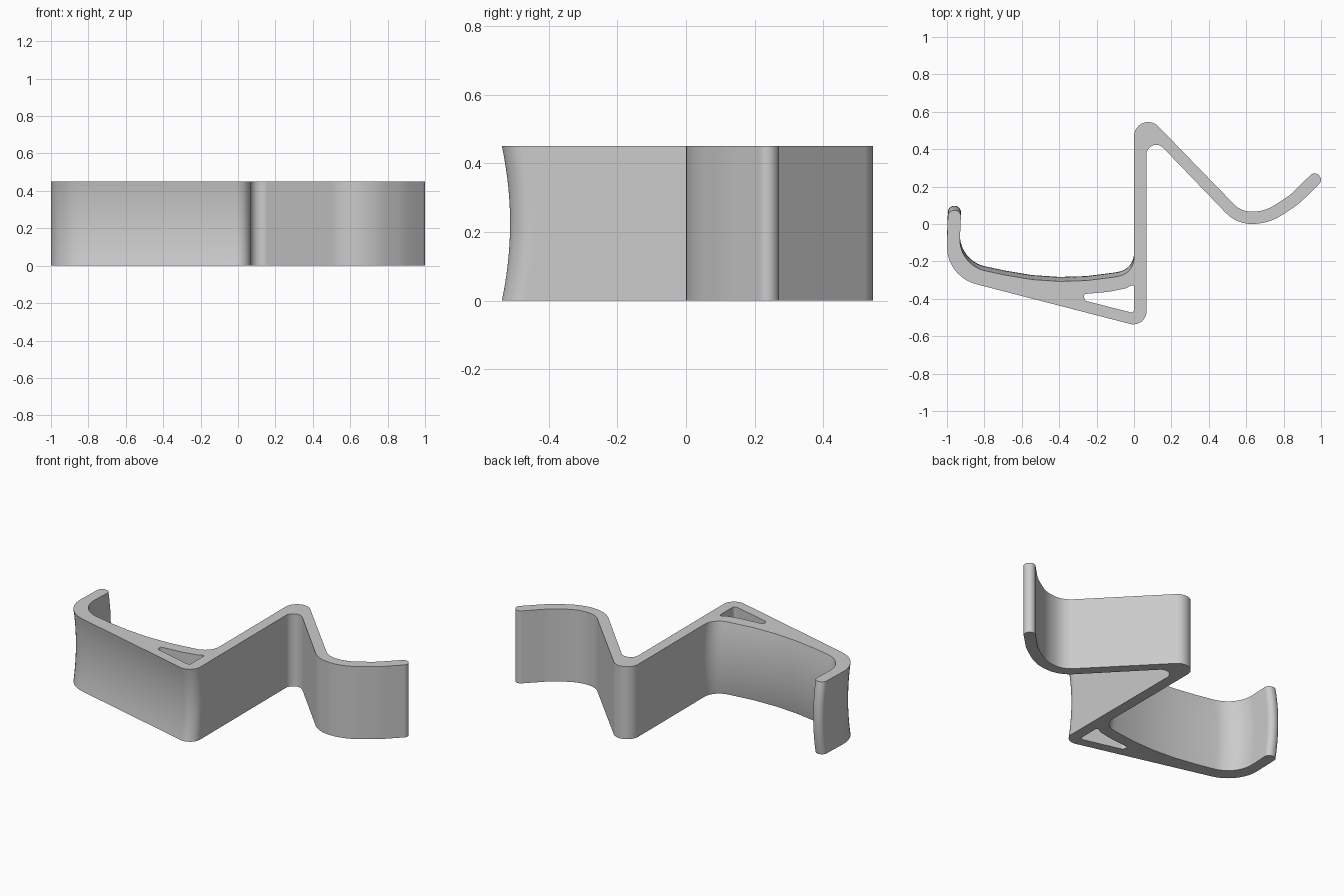
import bpy
import bmesh
from math import radians, tan, ceil
from mathutils import Vector

cube = bpy.data.objects.get("Cube")
if cube:
    bpy.data.objects.remove(cube)

HEIGHT, LAYERS, BOW = 0.45, 20, 0.024


def rounded(corners):
    """Turn (x, y, radius) corners into a closed outline with arc fillets."""
    pts = []
    for i, (x, y, r) in enumerate(corners):
        p = Vector((x, y, 0))
        a = (Vector((*corners[i - 1][:2], 0)) - p).normalized()
        b = (Vector((*corners[(i + 1) % len(corners)][:2], 0)) - p).normalized()
        trim = r / tan(a.angle(b) / 2)
        centre = p + (a + b).normalized() * (trim ** 2 + r ** 2) ** 0.5
        start = (p + a * trim - centre).normalized()
        end = (p + b * trim - centre).normalized()
        steps = max(4, ceil(start.angle(end) / radians(7)))
        for k in range(steps + 1):
            pts.append(centre + start.slerp(end, k / steps).normalized() * r)
    return pts


# Constant-thickness strip: cradle, upright wall, fold and curled arm
outline = rounded([
    (-0.994, 0.073, 0.033), (-1.006, -0.28, 0.21),      # cradle lip, outside
    (0.067, -0.557, 0.07), (0.067, 0.5, 0.052),         # front corner, wall
    (0.548, 0, 0.193), (0.72, 0, 0.29),                 # arm, outside
    (0.885, 0.11, 0.4), (1.012, 0.236, 0.032),
    (0.966, 0.284, 0.032), (0.839, 0.158, 0.33),        # arm, inside
    (0.70, 0.066, 0.22), (0.573, 0.066, 0.13),
    (0, 0.656, 0.076), (0, -0.265, 0.1),                # fold, wall root
    (-0.4, -0.335, 1.5), (-0.937, -0.22, 0.17),         # cradle floor
    (-0.924, 0.073, 0.033),
])

# Triangular opening between the cradle floor and the front face
opening = rounded([
    (-0.272, -0.375, 0.012), (-0.13, -0.362, 0.5), (-0.04, -0.343, 0.04),
    (-0.016, -0.328, 0.01), (0, -0.328, 0.007),
    (0, -0.477, 0.016), (-0.262, -0.41, 0.014),
])


def bowed(p, z):
    """The cradle bows back at mid height; the wall and arm stay straight."""
    t = 2 * z / HEIGHT - 1
    shift = BOW * (1 - t * t) if p.x < 0.08 and p.y < 0.2 else 0
    return (p.x, p.y + shift, z)


def straight(p, z):
    return (p.x, p.y, z)


bm = bmesh.new()
caps = [[], []]
for loop, place in ((outline, bowed), (opening, straight)):
    rings = [[bm.verts.new(place(p, HEIGHT * k / LAYERS)) for p in loop]
             for k in range(LAYERS + 1)]
    n = len(loop)
    for low, high in zip(rings, rings[1:]):
        for i in range(n):
            j = (i + 1) % n
            bm.faces.new((low[i], low[j], high[j], high[i]))
    for cap, ring in zip(caps, (rings[0], rings[-1])):
        cap += [bm.edges.get((ring[i], ring[(i + 1) % n])) for i in range(n)]
for edges in caps:
    bmesh.ops.triangle_fill(bm, use_beauty=True, edges=edges)
bmesh.ops.recalc_face_normals(bm, faces=bm.faces)

mesh = bpy.data.meshes.new("folded_hook")
bm.to_mesh(mesh)
bm.free()
hook = bpy.data.objects.new("folded_hook", mesh)
bpy.context.collection.objects.link(hook)

# Plain grey plastic
grey = bpy.data.materials.new("plain_grey")
grey.use_nodes = True
colour = (0.6, 0.6, 0.6, 1)
grey.diffuse_color = colour
grey.node_tree.nodes["Principled BSDF"].inputs["Base Color"].default_value = colour
mesh.materials.append(grey)

# Smooth curves with crisp cap edges
bpy.ops.object.select_all(action='DESELECT')
hook.select_set(True)
bpy.context.view_layer.objects.active = hook
bpy.ops.object.shade_smooth_by_angle(angle=radians(30))
